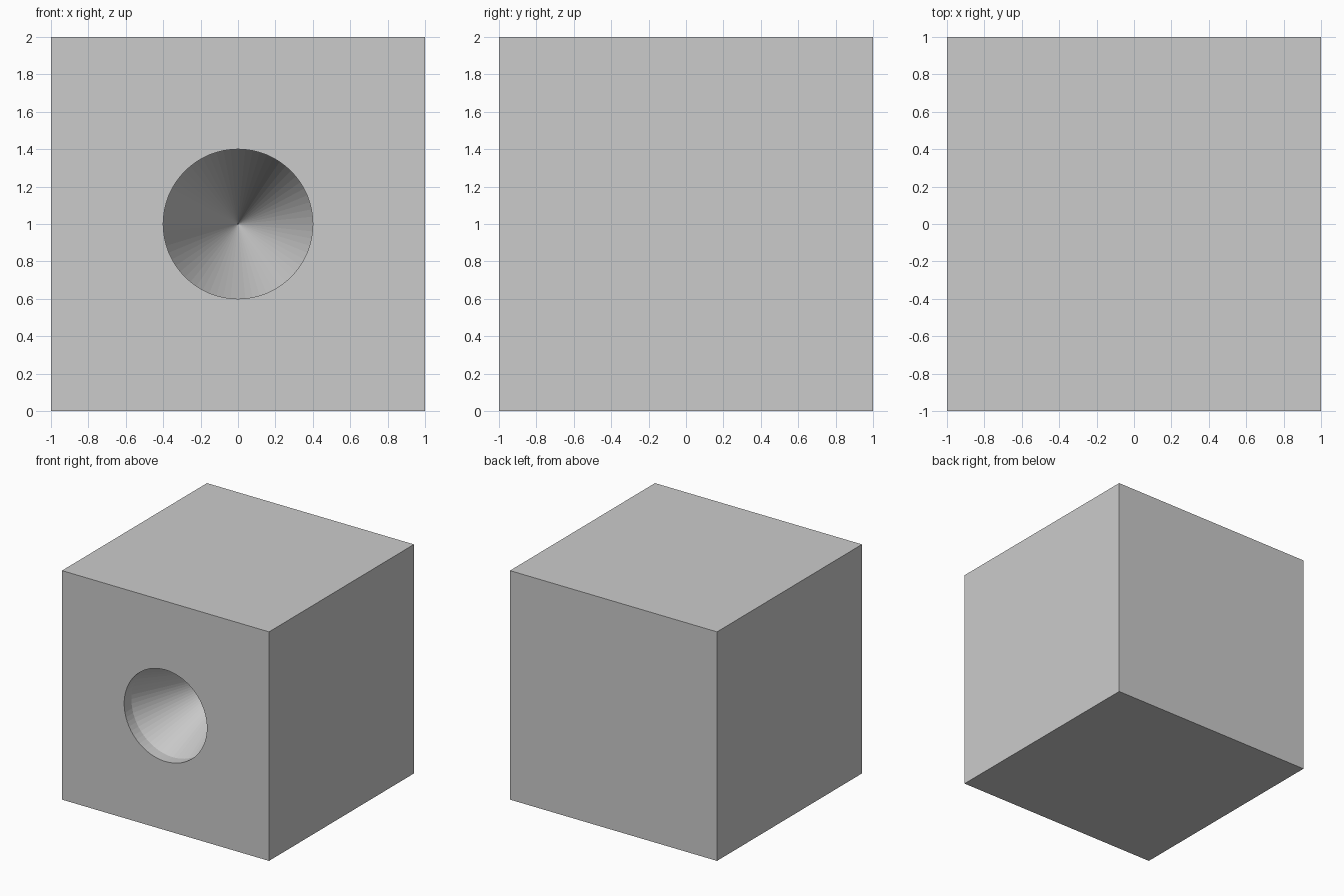
import bpy, bmesh, math

if "Cube" in bpy.data.objects:
    bpy.data.objects.remove(bpy.data.objects["Cube"])

RADIUS, STRAIGHT, APEX, SEGMENTS = 0.4, 0.1, 1.1, 64

# Block: plain cube standing on the floor
bpy.ops.mesh.primitive_cube_add(size=2, location=(0, 0, 1))
block = bpy.context.object
block.name = "block"

# Hole cutter: short straight bore followed by a long cone, along +y
bm = bmesh.new()


def ring(y):
    step = 2 * math.pi / SEGMENTS
    return [bm.verts.new((RADIUS * math.cos(i * step), y, 1 + RADIUS * math.sin(i * step)))
            for i in range(SEGMENTS)]


outer, inner = ring(-1.2), ring(-1 + STRAIGHT)
tip = bm.verts.new((0, -1 + APEX, 1))
bm.faces.new(outer)
for i in range(SEGMENTS):
    j = (i + 1) % SEGMENTS
    bm.faces.new((outer[i], outer[j], inner[j], inner[i]))
    bm.faces.new((inner[i], inner[j], tip))
bmesh.ops.recalc_face_normals(bm, faces=bm.faces)
mesh = bpy.data.meshes.new("hole_cutter")
bm.to_mesh(mesh)
bm.free()
cutter = bpy.data.objects.new("hole_cutter", mesh)
bpy.context.collection.objects.link(cutter)

# Cut the tapered hole into the front face
cut = block.modifiers.new("tapered_hole", 'BOOLEAN')
cut.operation = 'DIFFERENCE'
cut.solver = 'EXACT'
cut.object = cutter
bpy.context.view_layer.objects.active = block
bpy.ops.object.modifier_apply(modifier=cut.name)
bpy.data.objects.remove(cutter)
